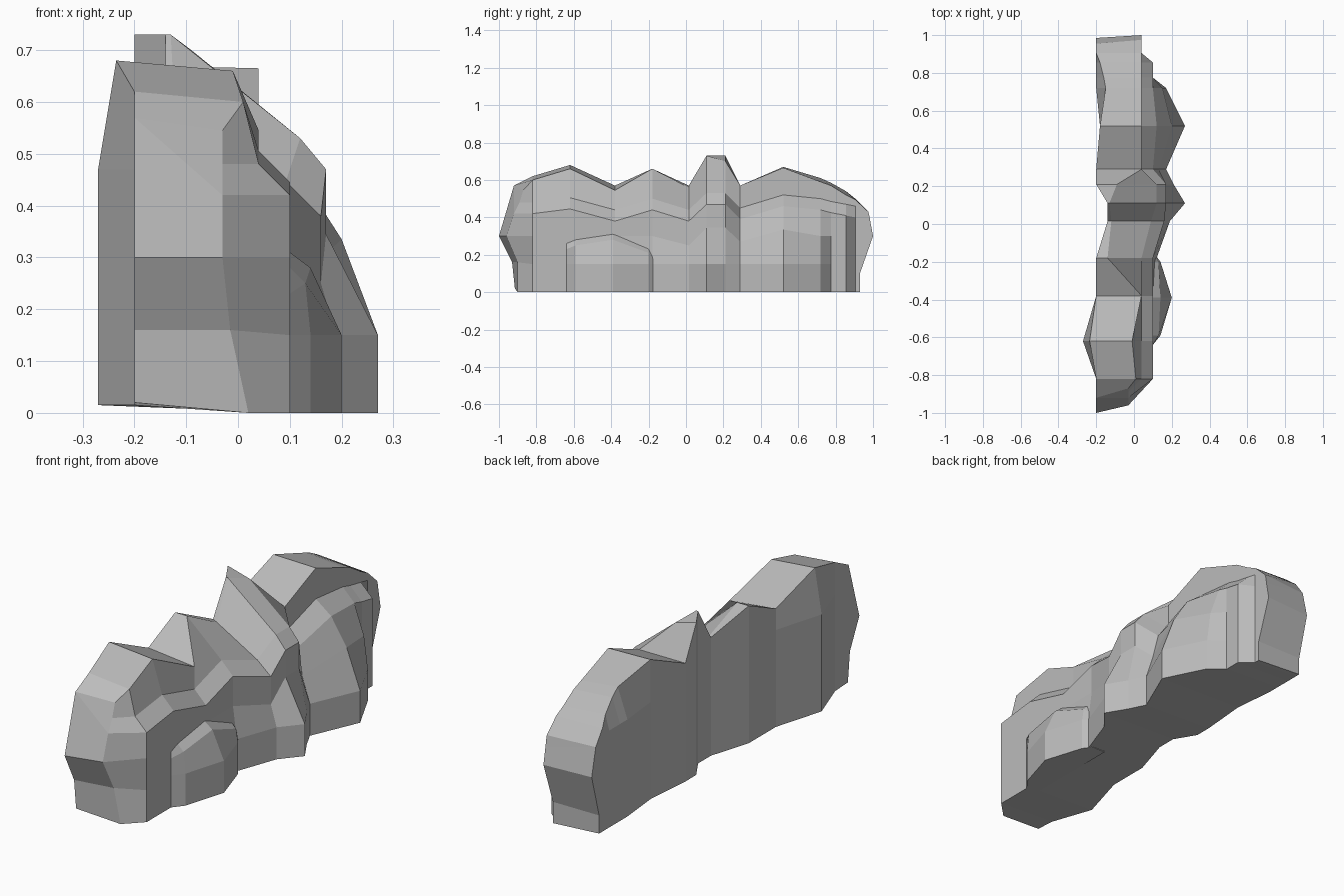
import bpy
import bmesh

default_cube = bpy.data.objects.get("Cube")
if default_cube:
    bpy.data.objects.remove(default_cube, do_unlink=True)

# One plain stone colour
stone = bpy.data.materials.new("grey stone")
stone.use_nodes = True
stone_colour = (0.5, 0.5, 0.5, 1)
stone.diffuse_color = stone_colour
stone.node_tree.nodes["Principled BSDF"].inputs["Base Color"].default_value = stone_colour


def cap_faces(mesh, ring):
    """Close an end ring with a ladder of faces between its two sides."""
    low, high = 0, len(ring) - 1
    while high - low > 1:
        mesh.faces.new((ring[low], ring[low + 1], ring[high - 1], ring[high]))
        low, high = low + 1, high - 1


def loft(name, rings):
    """Join cross-sections of equal size into one closed, flat-shaded solid."""
    mesh = bmesh.new()
    loops = [[mesh.verts.new(point) for point in ring] for ring in rings]
    for first, second in zip(loops, loops[1:]):
        count = len(first)
        for i in range(count):
            j = (i + 1) % count
            mesh.faces.new((first[i], first[j], second[j], second[i]))
    # The ladder needs an even ring, whose middle pair is left joined by the last rung
    cap_faces(mesh, loops[0])
    cap_faces(mesh, loops[-1])
    bmesh.ops.remove_doubles(mesh, verts=mesh.verts, dist=0.0005)
    bmesh.ops.recalc_face_normals(mesh, faces=mesh.faces)
    data = bpy.data.meshes.new(name)
    mesh.to_mesh(data)
    mesh.free()
    data.materials.append(stone)
    part = bpy.data.objects.new(name, data)
    bpy.context.scene.collection.objects.link(part)
    return part


# Levels and depths shared by most of the cliff
BACK, BRINK, FACE = -.2, .04, .1
BACK_FOOT, LOW, MID, BACK_SHOULDER, LEDGE_DROP = .015, .15, .3, .47, .06


def cliff_section(y, peak_z, crest_z, ledge_z, back=BACK, peak=None, crest=BRINK,
                  ledge=BRINK, lip=FACE, mid=FACE, mid_z=MID, foot=FACE):
    """Section from the back foot, over the crest, down the stepped face."""
    peak = back if peak is None else peak
    outline = [(back, BACK_FOOT), (back, LOW), (back, BACK_SHOULDER),
               (peak, peak_z), (crest, crest_z), (ledge, ledge_z),
               (lip, ledge_z - LEDGE_DROP), (mid, mid_z), (foot, LOW), (foot, 0)]
    return [(x, y, z) for x, z in outline]


def end_section(back_side, face_side):
    """Section at an end, where every level has its own depth: (y, z), (x, y, z)."""
    return [(BACK, y, z) for y, z in back_side] + face_side


# Bulging ends
front_end = end_section(
    [(-.915, .02), (-.93, .16), (-1, MID), (-.92, .57)],
    [(-.03, -.87, .545), (-.03, -.89, .48), (-.03, -.92, .42),
     (-.03, -.96, MID), (-.015, -.9, .16), (.02, -.9, 0)])
rear_end = end_section(
    [(.93, BACK_FOOT), (.93, FACE), (.985, MID), (.955, .43)],
    [(BRINK, y, z) for y, z in
     ((.975, .43), (.98, .41), (.985, .38), (1, MID), (.93, FACE), (.93, 0))])

# Peaks, saddles and the tall buttress along the cliff
buttress = dict(ledge=.12, lip=.17, mid=.17, mid_z=.345)
middle = [
    cliff_section(-.82, .62, .6, .48, crest=.01),
    cliff_section(-.62, .68, .66, .505, back=-.27, peak=-.235, crest=-.01),
    cliff_section(-.38, .57, .545, .44),
    cliff_section(-.18, .66, .66, .5, crest=-.14, foot=.12),
    cliff_section(.015, .57, .56, .44, back=-.14, crest=-.12,
                  ledge=.09, lip=.16, mid=.16, mid_z=.25, foot=.19),
    cliff_section(.11, .73, .73, .53, back=-.14, crest=-.13, foot=.27, **buttress),
    cliff_section(.21, .73, .7, .53, crest=-.09, foot=.21, **buttress),
    cliff_section(.29, .57, .57, .45, mid=.13, mid_z=.27, foot=.17),
    cliff_section(.52, .67, .665, .52, back=-.18, lip=.12, mid=.2, mid_z=.335, foot=.27),
    cliff_section(.72, .61, .59, .5, peak=-.15, mid=.15, foot=.17),
    cliff_section(.775, .585, .57, .485, peak=-.16),
    cliff_section(.855, .54, .52, .47, peak=-.18),
    cliff_section(.905, .5, .495, .46, lip=BRINK, mid=BRINK, foot=BRINK),
]
loft("cliff_wall", [front_end] + middle + [rear_end])


def outcrop_section(y, top, reach, shoulder=.13):
    """Section of the low outcrop, rooted inside the wall."""
    outline = [(BRINK, 0), (BRINK, top), (FACE, top), (shoulder, top - .03),
               (reach, LOW), (reach, 0)]
    return [(x, y, z) for x, z in outline]


# Rounded outcrop at the foot of the face
loft("foot_outcrop", [
    outcrop_section(-.64, .26, FACE, shoulder=FACE),
    outcrop_section(-.59, .28, .14),
    outcrop_section(-.39, .31, .2, shoulder=.14),
    outcrop_section(-.2, .24, .14),
    outcrop_section(-.16, .2, .11, shoulder=FACE),
])
